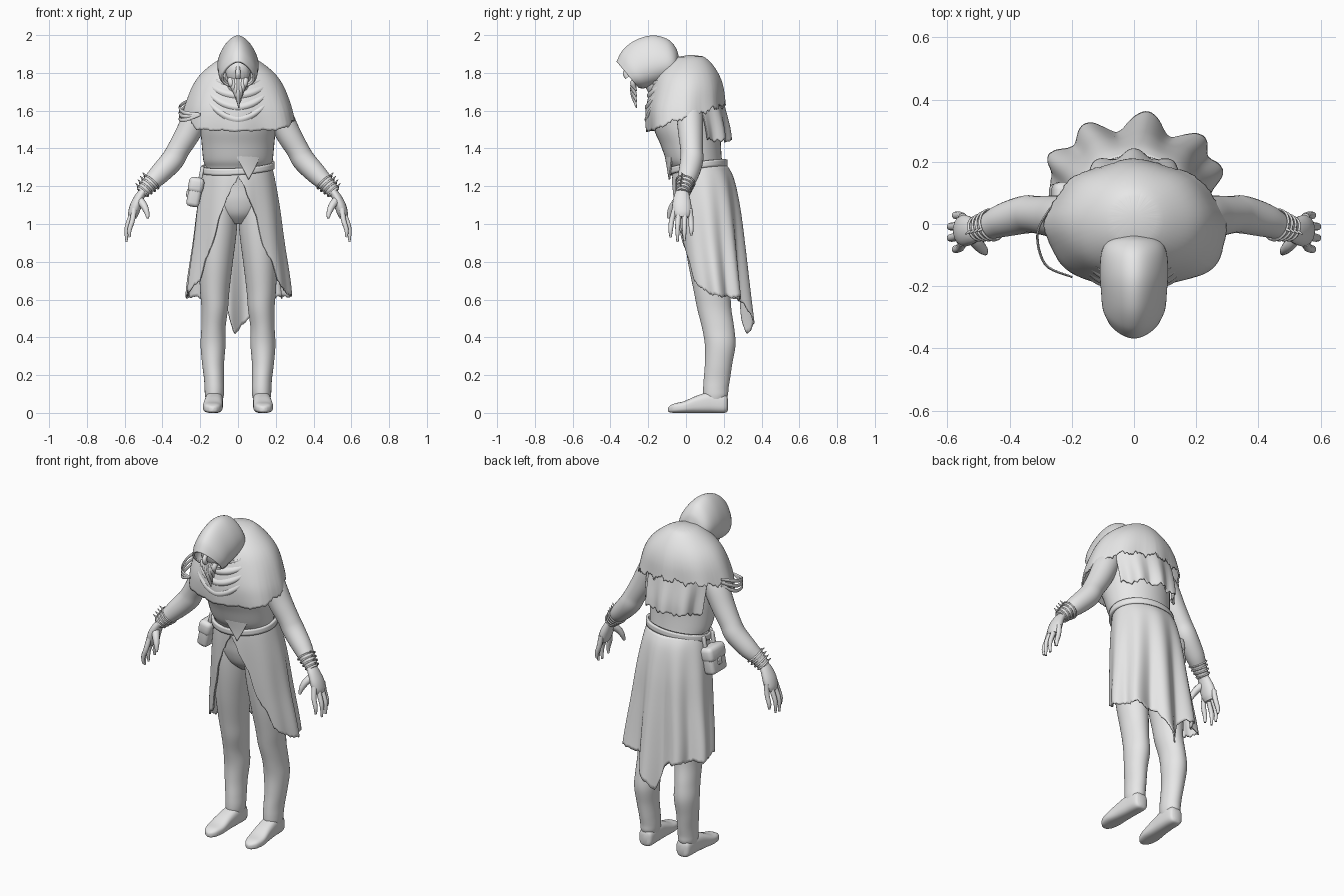
import bpy, bmesh, math
from mathutils import Vector

if "Cube" in bpy.data.objects:
    bpy.data.objects.remove(bpy.data.objects["Cube"])

grey = bpy.data.materials.new("plain grey")
grey.use_nodes = True
COLOUR = (0.8, 0.8, 0.8, 1)
grey.diffuse_color = COLOUR
grey.node_tree.nodes["Principled BSDF"].inputs["Base Color"].default_value = COLOUR
SIDES = (("left", 1), ("right", -1))


def finish(name, bm, sharp=60):
    bmesh.ops.remove_doubles(bm, verts=bm.verts, dist=1e-5)
    bmesh.ops.recalc_face_normals(bm, faces=bm.faces)
    mesh = bpy.data.meshes.new(name)
    bm.to_mesh(mesh)
    bm.free()
    mesh.materials.append(grey)
    mesh.shade_smooth()
    mesh.set_sharp_from_angle(angle=math.radians(sharp))
    ob = bpy.data.objects.new(name, mesh)
    bpy.context.scene.collection.objects.link(ob)
    return ob


def spline(rows, steps=6):
    """Catmull-Rom through rows of numbers."""
    out = []
    for i in range(len(rows) - 1):
        a, b, c, d = (rows[max(i - 1, 0)], rows[i], rows[i + 1], rows[min(i + 2, len(rows) - 1)])
        for k in range(steps):
            t = k / steps
            out.append([q + t * (r - p + t * (2 * p - 5 * q + 4 * r - s + t * (3 * (q - r) + s - p))) / 2
                        for p, q, r, s in zip(a, b, c, d)])
    return out + [list(rows[-1])]


def lookup(table, x):
    """Linear interpolation in a table sorted by its first column."""
    if x <= table[0][0]:
        return table[0][1:]
    for a, b in zip(table, table[1:]):
        if x <= b[0]:
            t = (x - a[0]) / (b[0] - a[0])
            return [p + (q - p) * t for p, q in zip(a[1:], b[1:])]
    return table[-1][1:]


def skin(name, rings, closed=True, caps=(True, True)):
    bm = bmesh.new()
    grid = [[bm.verts.new(p) for p in ring] for ring in rings]
    n = len(grid[0])
    for a, b in zip(grid, grid[1:]):
        for j in range(n if closed else n - 1):
            k = (j + 1) % n
            bm.faces.new((a[j], a[k], b[k], b[j]))
    for ring, cap in zip((grid[0], grid[-1]), caps):
        if cap:
            bm.faces.new(ring)
    return finish(name, bm)


def loft(name, rows, p=1.0, n=40, caps=(True, True), egg=0.0):
    """Rows: y and z of one end, y and z of the other end, half width, centre x."""
    rings = []
    for y0, z0, y1, z1, hw, cx in spline(rows):
        ring = []
        for j in range(n):
            a = math.tau * j / n
            c, s = (math.copysign(abs(f) ** p, f) for f in (math.cos(a), math.sin(a)))
            ring.append((cx + hw * s * (1 - egg * c), (y0 + y1) / 2 + c * (y0 - y1) / 2,
                         (z0 + z1) / 2 + c * (z0 - z1) / 2))
        rings.append(ring)
    return skin(name, rings, caps=caps)


def stack(name, rows):
    """Horizontal loft: z, front y, back y, half width, centre x."""
    return loft(name, [(f, z, b, z, hw, cx) for z, f, b, hw, cx in rows])


def tube(name, rows, n=16, ref=(0, 1, 0), flat=1.0):
    """Rows: x, y, z, radius."""
    pts = spline(rows)
    rings = []
    for i, row in enumerate(pts):
        t = Vector(pts[min(i + 1, len(pts) - 1)][:3]) - Vector(pts[max(i - 1, 0)][:3])
        t.normalize()
        u = Vector(ref) - t * t.dot(Vector(ref))
        u.normalize()
        v = t.cross(u) * flat
        rings.append([Vector(row[:3]) + row[3] * (u * math.cos(a) + v * math.sin(a))
                      for a in (math.tau * j / n for j in range(n))])
    return skin(name, rings)


def rag(u):
    return math.sin(17 * u) * 0.5 + math.sin(41 * u + 1) * 0.3 + math.sin(67 * u + 2) * 0.3


def cloth(name, table, top, bottom, u0=-180, u1=180, n=200, m=24, fold=None, thick=0.008):
    """Sheet round the body; the angle is 0 at the front, table rows are z, front y, back y, half width."""
    table = sorted(spline(table))
    rings = []
    for i in range(m + 1):
        t, ring = i / m, []
        for j in range(n + 1):
            deg = u0 + (u1 - u0) * j / n
            u = math.radians(deg)
            z = top(deg) + (bottom(deg) - top(deg)) * t
            f, b, hw = lookup(table, z)
            extra = fold(u, t) if fold else 0
            ring.append((math.sin(u) * (hw + extra), (f + b) / 2 - math.cos(u) * ((b - f) / 2 + extra), z))
        rings.append(ring)
    ob = skin(name, rings, closed=False, caps=(False, False))
    mod = ob.modifiers.new("thickness", "SOLIDIFY")
    mod.thickness, mod.offset = thick, 0
    return ob


# Torso and hips
stack("torso", [(1.26, -.06, .19, .165, 0), (1.3, -.08, .195, .172, 0), (1.34, -.105, .19, .184, 0),
                (1.42, -.135, .185, .192, 0), (1.52, -.175, .185, .2, 0), (1.64, -.18, .18, .2, 0),
                (1.76, -.13, .15, .15, 0), (1.84, -.08, .1, .08, 0)])
stack("hips", [(1.0, .04, .16, .05, 0), (1.05, -.01, .21, .13, 0), (1.12, -.035, .23, .185, 0),
               (1.2, -.045, .22, .178, 0), (1.3, -.06, .19, .165, 0)])

# Legs and shoes
for side, s in SIDES:
    stack(side + "_leg", [(z, f, b, hw, s * cx) for z, f, b, hw, cx in (
        (1.16, -.02, .21, .08, .09), (1.07, -.022, .225, .098, .1), (.95, -.012, .228, .1, .108),
        (.8, .01, .23, .09, .117), (.65, .04, .235, .078, .123), (.55, .06, .24, .07, .123),
        (.45, .085, .255, .064, .13), (.36, .1, .262, .066, .132), (.26, .1, .245, .058, .132),
        (.18, .094, .233, .053, .127), (.13, .091, .225, .052, .125), (.095, .092, .222, .05, .125),
        (.07, .1, .21, .045, .125))])
    loft(side + "_shoe", [(y, top, y, low, hw, s * cx) for y, top, low, hw, cx in (
        (.222, .075, .015, .02, .123), (.205, .1, .0, .042, .124), (.13, .11, .0, .047, .126),
        (.06, .092, .0, .049, .13), (-.01, .062, .0, .052, .134), (-.06, .05, .0, .042, .135),
        (-.085, .038, .003, .024, .134), (-.094, .028, .008, .008, .134))], p=.7)

# Arms, hands and bracelets
for side, s in SIDES:
    def limb(name, rows, **kw):
        tube(side + "_" + name, [(s * x, y, z, r) for x, y, z, r in rows], **kw)

    limb("arm", [(.17, .02, 1.66, .06), (.215, .02, 1.58, .07), (.265, .025, 1.48, .066), (.315, .03, 1.395, .06),
                 (.35, .03, 1.335, .061), (.42, .012, 1.26, .054), (.47, -.008, 1.21, .042),
                 (.51, -.018, 1.165, .033)], n=28)
    limb("palm", [(.497, -.018, 1.18, .032), (.52, -.022, 1.145, .042), (.54, -.022, 1.1, .05),
                  (.553, -.02, 1.06, .048), (.56, -.02, 1.035, .036)], n=20, flat=.6)
    for k, tip in enumerate((.93, .905, .91, .94)):
        y = -.058 + k * .026
        bend = .008 * (k - 1.5) ** 2
        limb("finger_%d" % (k + 1), [(.55, y, 1.08, .015), (.577 - bend, y * 1.3, 1.02, .014),
                                     (.592 - bend, y * 1.4, .97, .012), (.592 - bend, y * 1.4, tip, .006)], n=10)
    limb("thumb", [(.525, -.035, 1.13, .024), (.5, -.066, 1.1, .02), (.484, -.084, 1.065, .015),
                   (.477, -.094, 1.03, .007)], n=10)
    axis = Vector((s * .055, -.02, -.06)).normalized()
    across = axis.cross((0, 1, 0)).normalized()
    other = axis.cross(across)
    for k in range(4):
        c = Vector((s * (.458 + .015 * k), -.003 - .004 * k, 1.222 - .016 * k))
        r = .05 - .004 * k
        ring = [c + r * (across * math.cos(a) + other * math.sin(a)) for a in (math.tau * j / 24 for j in range(25))]
        tube("%s_bracelet_%d" % (side, k + 1), [(*p, .0045) for p in ring], n=6, ref=axis)
        d = s * across * math.cos(.3) + other * math.sin(.3)
        d = d if d.x * s > 0 else -d
        tube("%s_spike_%d" % (side, k + 1), [(*(c + d * r), .006), (*(c + d * (r + .022)), .002)], n=6, ref=axis)

# Long split skirt with a ragged tail
hem = [(0, 1.25), (9, 1.2), (26, 1.04), (33, .9), (45, .8), (50, .7), (68, .645), (90, .62), (140, .61),
       (160, .58), (172, .48), (184, .42), (194, .55), (202, .6), (270, .62), (292, .645), (310, .7),
       (315, .8), (327, .9), (334, 1.04), (351, 1.2), (360, 1.25)]
cloth("skirt", [(1.33, -.06, .2, .17), (1.25, -.068, .245, .188), (1.1, -.06, .275, .213), (.9, -.04, .295, .237),
                (.65, .0, .315, .27), (.42, .05, .335, .275)],
      lambda d: 1.31, lambda d: lookup(hem, d % 360)[0] + .01 * rag(math.radians(d)), m=40,
      fold=lambda u, t: t * (.004 + .027 * math.sin(u / 2) ** 4) * math.cos(9 * u - 1.8))


# Belt, pouch and tunic flap
def belt_height(d):
    return 1.3 - .022 * math.cos(math.radians(d)) + .012 * math.sin(math.radians(d))


cloth("belt", [(1.37, -.085, .212, .185), (1.25, -.083, .215, .187)],
      lambda d: belt_height(d) + .018, lambda d: belt_height(d) - .018, m=3, thick=.014)
cloth("tunic_flap", [(1.38, -.112, .2, .18), (1.3, -.099, .2, .185), (1.22, -.094, .2, .18)], lambda d: 1.37,
      lambda d: 1.235 + abs(d - 18) * .0058, -2, 38, n=30, m=10)


def box(name, loc, size, tilt):
    bm = bmesh.new()
    bmesh.ops.create_cube(bm, size=1)
    for v in bm.verts:
        v.co = Vector(size) * v.co
    bmesh.ops.bevel(bm, geom=bm.edges[:], offset=min(size) * .3, segments=3, profile=.5, affect="EDGES")
    ob = finish(name, bm)
    ob.location, ob.rotation_euler = loc, (0, tilt, 0)


box("pouch", (-.228, .06, 1.168), (.07, .14, .155), .2)
box("pouch_flap", (-.222, .06, 1.205), (.082, .15, .085), .2)
box("pouch_buckle", (-.266, .06, 1.165), (.014, .03, .04), .2)
for y in (.02, .1):
    box("pouch_strap", (-.195, y, 1.265), (.02, .022, .08), .2)

# Hanging back of the tunic, below the mantle
cloth("back_drape", [(1.75, -.15, .17, .18), (1.62, -.18, .198, .205), (1.5, -.16, .222, .2), (1.4, -.13, .228, .19)],
      lambda d: 1.72, lambda d: 1.445 + .014 * rag(math.radians(d) * .6), 112, 248,
      fold=lambda u, t: t * .013 * math.cos(10 * u))

# Shoulder mantle with ragged hem, fuller over the left front
edge = [(-180, 1.64), (-130, 1.63), (-100, 1.61), (-75, 1.58), (-45, 1.5), (0, 1.49), (45, 1.5),
        (75, 1.55), (100, 1.565), (130, 1.61), (180, 1.64)]
cloth("mantle", [(1.892, .025, .025, .0), (1.885, -.04, .085, .06), (1.85, -.1, .13, .125), (1.79, -.15, .17, .195),
                 (1.72, -.18, .193, .24), (1.62, -.205, .203, .275), (1.54, -.207, .215, .29), (1.47, -.2, .23, .295)],
      lambda d: 1.892, lambda d: lookup(edge, d)[0] + rag(math.radians(d)) * (.003 + .02 * abs(d) / 180), m=30,
      fold=lambda u, t: t * t * (.005 * math.cos(8 * u) + .025 * math.exp(-((u - 1) / .35) ** 2)))
for k in range(3):
    tube("torn_strip", [(-.27, .05, 1.65 - .02 * k, .008), (-.31, -.03, 1.62 - .03 * k, .01),
                        (-.285, -.13, 1.59 - .02 * k, .01), (-.2, -.17, 1.58, .008)], n=8, ref=(0, 0, 1), flat=.4)

# Cowl folds round the throat, fading into the mantle
cloth("cowl", [(1.83, -.12, .13, .14), (1.79, -.15, .17, .19), (1.72, -.18, .193, .235), (1.62, -.203, .203, .27),
               (1.5, -.203, .215, .29)],
      lambda d: 1.79 - .04 * math.cos(math.radians(d * 1.5)), lambda d: 1.52 + .24 * (abs(d) / 60) ** 1.6, -60, 60,
      n=60, m=40, fold=lambda u, t: (.009 + .008 * math.cos(math.tau * 3.5 * t)) * math.cos(u * 1.5) ** 1.5 - .006
      if abs(u) < 1.04 else -.006)
loft("neck", [(-.24, 1.76, -.09, 1.88, .06, 0), (-.19, 1.68, .0, 1.83, .085, 0), (-.16, 1.6, .05, 1.76, .12, 0)])

# Peaked hood, open at the face
hood = loft("hood", [(-.368, 1.86, -.25, 1.72, .086, 0), (-.335, 1.92, -.225, 1.718, .098, 0),
                     (-.27, 1.972, -.19, 1.725, .102, 0), (-.18, 1.998, -.14, 1.74, .106, 0),
                     (-.1, 1.98, -.08, 1.765, .1, 0), (-.055, 1.935, -.05, 1.8, .075, 0),
                     (-.038, 1.885, -.038, 1.85, .02, 0)], n=48, caps=(False, True), egg=.28)
mod = hood.modifiers.new("thickness", "SOLIDIFY")
mod.thickness, mod.offset = .012, -1

# Face and beard
loft("face", [(-.305, 1.82, -.275, 1.75, .03, 0), (-.29, 1.86, -.25, 1.73, .056, 0),
              (-.23, 1.92, -.2, 1.74, .068, 0), (-.14, 1.92, -.13, 1.79, .05, 0)])
tube("nose", [(0, -.3, 1.83, .01), (0, -.32, 1.8, .014), (0, -.31, 1.775, .014)], n=10)
for k in range(-3, 4):
    drop = .15 - .03 * abs(k)
    tube("beard_strand", [(k * .014, -.27, 1.77, .014), (k * .012, -.28, 1.77 - drop * .5, .015),
                          (k * .009 + .004, -.262, 1.765 - drop, .003)], n=8)
